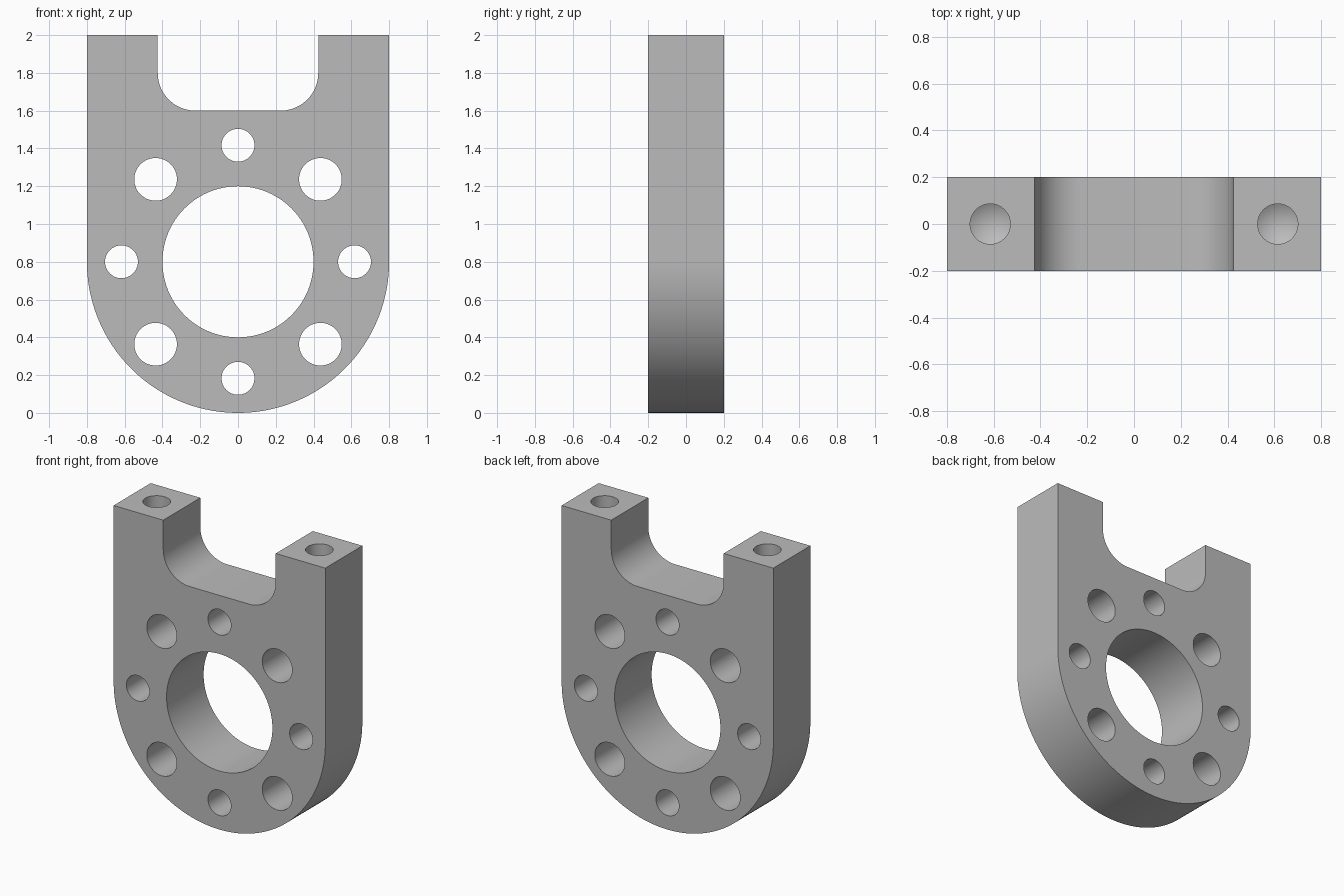
import bpy, bmesh
from math import sin, cos, pi, radians
from mathutils import Matrix, Vector

if "Cube" in bpy.data.objects:
    bpy.data.objects.remove(bpy.data.objects["Cube"])

HALF_DEPTH = 0.2
HALF_WIDTH = 0.8
BORE_Z = 0.8
HEIGHT = 2.0

grey = bpy.data.materials.new("machined grey")
grey.use_nodes = True
colour = (0.5, 0.5, 0.5, 1)
grey.diffuse_color = colour
grey.node_tree.nodes["Principled BSDF"].inputs["Base Color"].default_value = colour


def arc(cx, cz, r, start, end, steps):
    """Points on an arc in the XZ plane, angles in degrees."""
    angles = [radians(start + (end - start) * i / steps) for i in range(steps + 1)]
    return [(cx + r * cos(a), cz + r * sin(a)) for a in angles]


def to_object(bm, name):
    bmesh.ops.recalc_face_normals(bm, faces=bm.faces)
    mesh = bpy.data.meshes.new(name)
    bm.to_mesh(mesh)
    bm.free()
    mesh.materials.append(grey)
    ob = bpy.data.objects.new(name, mesh)
    bpy.context.collection.objects.link(ob)
    return ob


# Plate: round bottom, two upright arms and a filleted slot between them
slot, slot_z, fillet = 0.425, 1.6, 0.2
outline = arc(0, BORE_Z, HALF_WIDTH, 180, 360, 96)
outline += [(HALF_WIDTH, HEIGHT), (slot, HEIGHT)]
outline += arc(slot - fillet, slot_z + fillet, fillet, 0, -90, 20)
outline += arc(fillet - slot, slot_z + fillet, fillet, -90, -180, 20)
outline += [(-slot, HEIGHT), (-HALF_WIDTH, HEIGHT)]

bm = bmesh.new()
front = bm.faces.new([bm.verts.new((x, -HALF_DEPTH, z)) for x, z in outline])
back = bmesh.ops.extrude_face_region(bm, geom=[front])["geom"]
bmesh.ops.translate(bm, vec=(0, 2 * HALF_DEPTH, 0),
                    verts=[v for v in back if isinstance(v, bmesh.types.BMVert)])
plate = to_object(bm, "bracket_plate")

# Cutters: centre bore and a ring of alternating small and large holes
bm = bmesh.new()


def cut_through(x, z, r, segments):
    place = Matrix.Translation((x, 0, z)) @ Matrix.Rotation(pi / 2, 4, "X")
    bmesh.ops.create_cone(bm, cap_ends=True, segments=segments, radius1=r,
                          radius2=r, depth=4 * HALF_DEPTH, matrix=place)


cut_through(0, BORE_Z, 0.4, 96)
ring = 0.617
for i in range(8):
    a = i * pi / 4
    cut_through(ring * cos(a), BORE_Z + ring * sin(a), 0.113 if i % 2 else 0.087, 48)

# Blind drilled holes with conical ends in the arm tops
drill_r, drill_z, tip = 0.086, 1.5, 0.05
for x in (-0.615, 0.615):
    rings = []
    for z in (drill_z, HEIGHT + 0.1):
        rings.append([bm.verts.new((x + drill_r * cos(2 * pi * i / 48),
                                    drill_r * sin(2 * pi * i / 48), z)) for i in range(48)])
    point = bm.verts.new((x, 0, drill_z - tip))
    bm.faces.new(rings[1])
    for i in range(48):
        j = (i + 1) % 48
        bm.faces.new((rings[0][i], rings[0][j], rings[1][j], rings[1][i]))
        bm.faces.new((point, rings[0][j], rings[0][i]))
cutter = to_object(bm, "hole_cutters")
cutter.hide_render = True

# Cut the holes, then discard the cutters
cut = plate.modifiers.new("holes", "BOOLEAN")
cut.operation = "DIFFERENCE"
cut.solver = "EXACT"
cut.object = cutter
bpy.ops.object.select_all(action="DESELECT")
bpy.context.view_layer.objects.active = plate
plate.select_set(True)
bpy.ops.object.modifier_apply(modifier=cut.name)
bpy.data.objects.remove(cutter)
bpy.ops.object.shade_smooth_by_angle(angle=radians(25))
